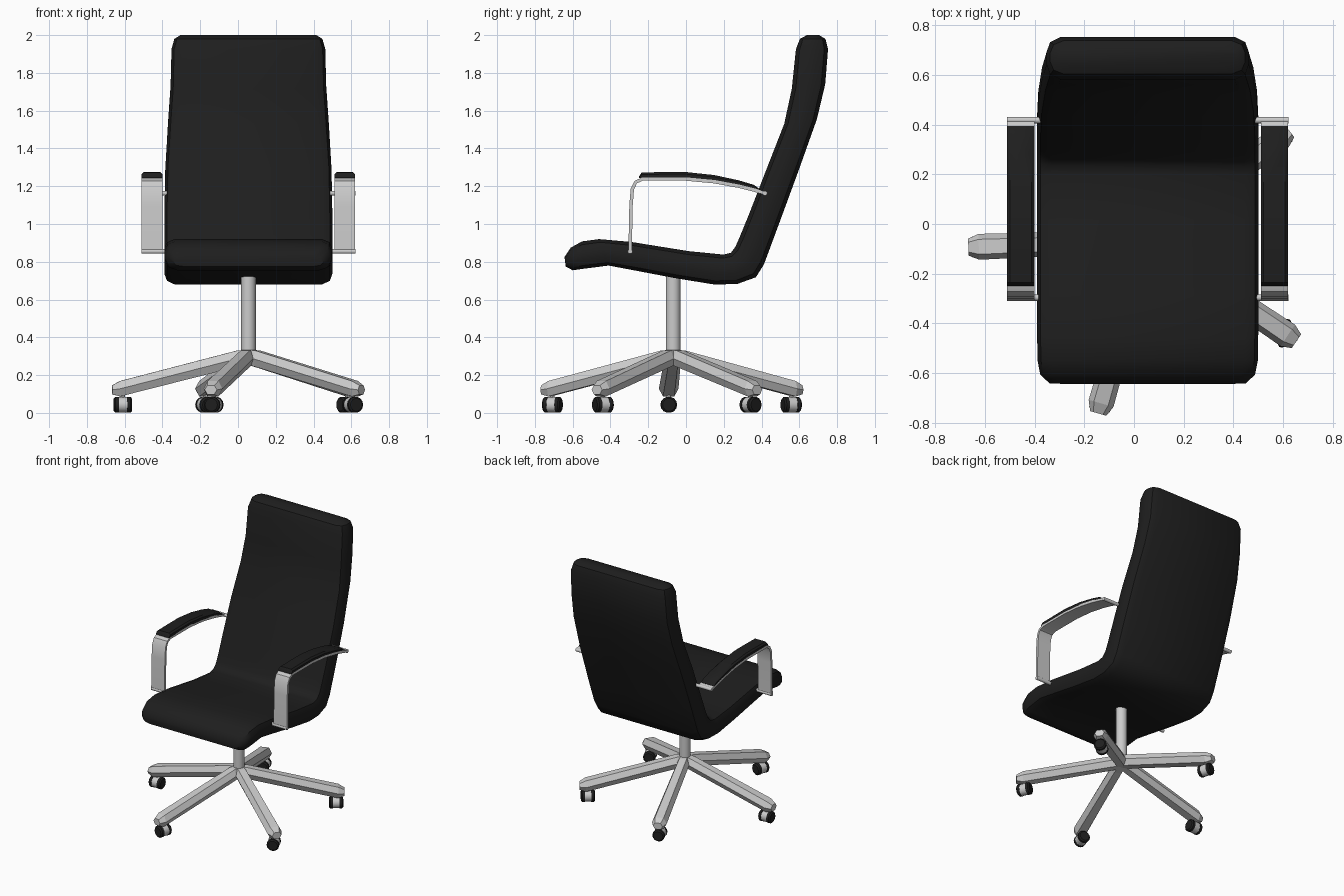
import bpy, bmesh, math
from mathutils import Vector, Matrix

if "Cube" in bpy.data.objects:
    bpy.data.objects.remove(bpy.data.objects["Cube"])

CX, CY = 0.055, -0.068          # centre of the chair body / column
black = bpy.data.materials.new("black_upholstery")
black.diffuse_color = (0.013, 0.013, 0.013, 1)
black.use_nodes = True
black.node_tree.nodes["Principled BSDF"].inputs["Base Color"].default_value = black.diffuse_color


def loft(name, rings, mat=None, smooth=None):
    """Skin a list of equal-length closed rings and cap both ends."""
    bm = bmesh.new()
    vs = [[bm.verts.new(p) for p in r] for r in rings]
    n = len(rings[0])
    for a, b in zip(vs, vs[1:]):
        for i in range(n):
            j = (i + 1) % n
            bm.faces.new((a[i], a[j], b[j], b[i]))
    bm.faces.new(vs[0])
    bm.faces.new(vs[-1])
    bmesh.ops.recalc_face_normals(bm, faces=bm.faces)
    me = bpy.data.meshes.new(name)
    bm.to_mesh(me)
    bm.free()
    ob = bpy.data.objects.new(name, me)
    bpy.context.collection.objects.link(ob)
    if mat:
        me.materials.append(mat)
    if smooth:
        bpy.ops.object.select_all(action='DESELECT')
        ob.select_set(True)
        bpy.context.view_layer.objects.active = ob
        bpy.ops.object.shade_smooth_by_angle(angle=math.radians(smooth))
    return ob


def rod(name, centre, axis, spans, sides=12, mat=None):
    """Turned part: spans are (offset along axis, radius)."""
    axis = Vector(axis).normalized()
    rot = axis.to_track_quat('Z', 'Y').to_matrix()
    rings = [[Vector(centre) + rot @ Vector((r * math.cos(a), r * math.sin(a), d))
              for a in (2 * math.pi * i / sides for i in range(sides))] for d, r in spans]
    return loft(name, rings, mat, 40)


# Seat and backrest: one padded shell (inner y, z, outer y, z, half width)
shell = [
    (-.643, .825, -.637, .775, .395), (-.61, .875, -.60, .755, .432),
    (-.55, .908, -.55, .762, .443), (-.46, .92, -.41, .78, .445),
    (-.29, .905, -.25, .75, .445), (.016, .856, -.05, .712, .445),
    (.20, .838, .148, .68, .445), (.238, .848, .27, .682, .445),
    (.262, .88, .37, .718, .445), (.29, .945, .413, .787, .445),
    (.333, 1.05, .492, 1.0, .445), (.43, 1.30, .595, 1.28, .44),
    (.52, 1.53, .693, 1.555, .425), (.56, 1.715, .737, 1.74, .412),
    (.582, 1.926, .752, 1.926, .407), (.603, 1.98, .738, 1.98, .392),
    (.64, 2.0, .705, 2.0, .36)]
side = [(.055, 0), (.014, .12), (0, .36), (0, .64), (.014, .88), (.055, 1)]
rings = []
for yi, zi, yo, zo, w in shell:
    right = [(CX + w - d, yi + (yo - yi) * t, zi + (zo - zi) * t) for d, t in side]
    left = [(2 * CX - x, y, z) for x, y, z in reversed(right)]
    rings.append(right + left)
loft("seat_and_backrest", rings, black, 40)

# Column
rod("column", (CX, CY, 0), (0, 0, 1), [(.27, .039), (.73, .039)], 16)

# Armrests: bent metal strap, padded top and mounting pins
strap = [(-.296, .855), (-.291, 1.1), (-.284, 1.185), (-.266, 1.222), (-.23, 1.238),
         (0, 1.238), (.15, 1.224), (.28, 1.2), (.36, 1.18), (.418, 1.163)]
pad = [(-.25, .006), (-.235, .03), (-.1, .032), (0, .032), (.15, .03),
       (.28, .026), (.36, .022), (.395, .006)]


def strap_z(y):
    for (y0, z0), (y1, z1) in zip(strap[4:], strap[5:]):
        if y <= y1:
            return z0 + (z1 - z0) * (y - y0) / (y1 - y0)
    return strap[-1][1]


for s, label in ((-1, "left"), (1, "right")):
    x0, x1 = CX + s * .455, CX + s * .565
    rings = []
    for i, (y, z) in enumerate(strap):
        a, b = strap[max(i - 1, 0)], strap[min(i + 1, len(strap) - 1)]
        t = Vector((b[0] - a[0], b[1] - a[1])).normalized() * .009
        rings.append([(x0, y - t.y, z + t.x), (x1, y - t.y, z + t.x),
                      (x1, y + t.y, z - t.x), (x0, y + t.y, z - t.x)])
    loft(label + "_arm_strap", rings, None, 35)
    rings = []
    for y, h in pad:
        z = strap_z(y) + .005
        e = s * .012
        rings.append([(x0, y, z), (x0, y, z + h * .65), (x0 + e, y, z + h),
                      (x1 - e, y, z + h), (x1, y, z + h * .65), (x1, y, z)])
    loft(label + "_arm_pad", rings, black, 35)
    for (y, z), part in ((strap[0], "front"), (strap[-1], "rear")):
        rod(f"{label}_{part}_arm_pin", (CX + s * .5, y, z), (s, 0, 0),
            [(-.068, .013), (.066, .013)], 10)

# Five-star base with twin-wheel casters
hexa = [(.052, 0), (.03, .043), (-.03, .043), (-.052, 0), (-.03, -.043), (.03, -.043)]
for k in range(5):
    ang = math.radians(-106 + 72 * k)
    d = Vector((math.cos(ang), math.sin(ang), 0))
    n = Vector((-d.y, d.x, 0))
    hub = Vector((CX, CY, 0))
    rings = [[hub + d * r + n * u * sw + Vector((0, 0, z + v * sh)) for u, v in hexa]
             for r, z, sw, sh in ((0, .296, .7, .9), (.06, .287, .85, 1),
                                  (.68, .128, 1, .95), (.722, .122, .65, .55))]
    loft(f"base_leg_{k + 1}", rings)

    roll = math.radians(-65) if k == 1 else ang
    ax = Vector((math.cos(roll), math.sin(roll), 0))
    c = hub + d * .665 + Vector((0, 0, .043))
    rod(f"caster_housing_{k + 1}", c, ax, [(-.024, .041), (.024, .041)], 14)
    for s in (-1, 1):
        rod(f"caster_wheel_{k + 1}_{'inner' if s < 0 else 'outer'}", c, ax * s,
            [(.022, .043), (.04, .043), (.048, .034)], 14, black)
    rod(f"caster_stem_{k + 1}", c, (0, 0, 1), [(.02, .012), (.07, .012)], 8)
